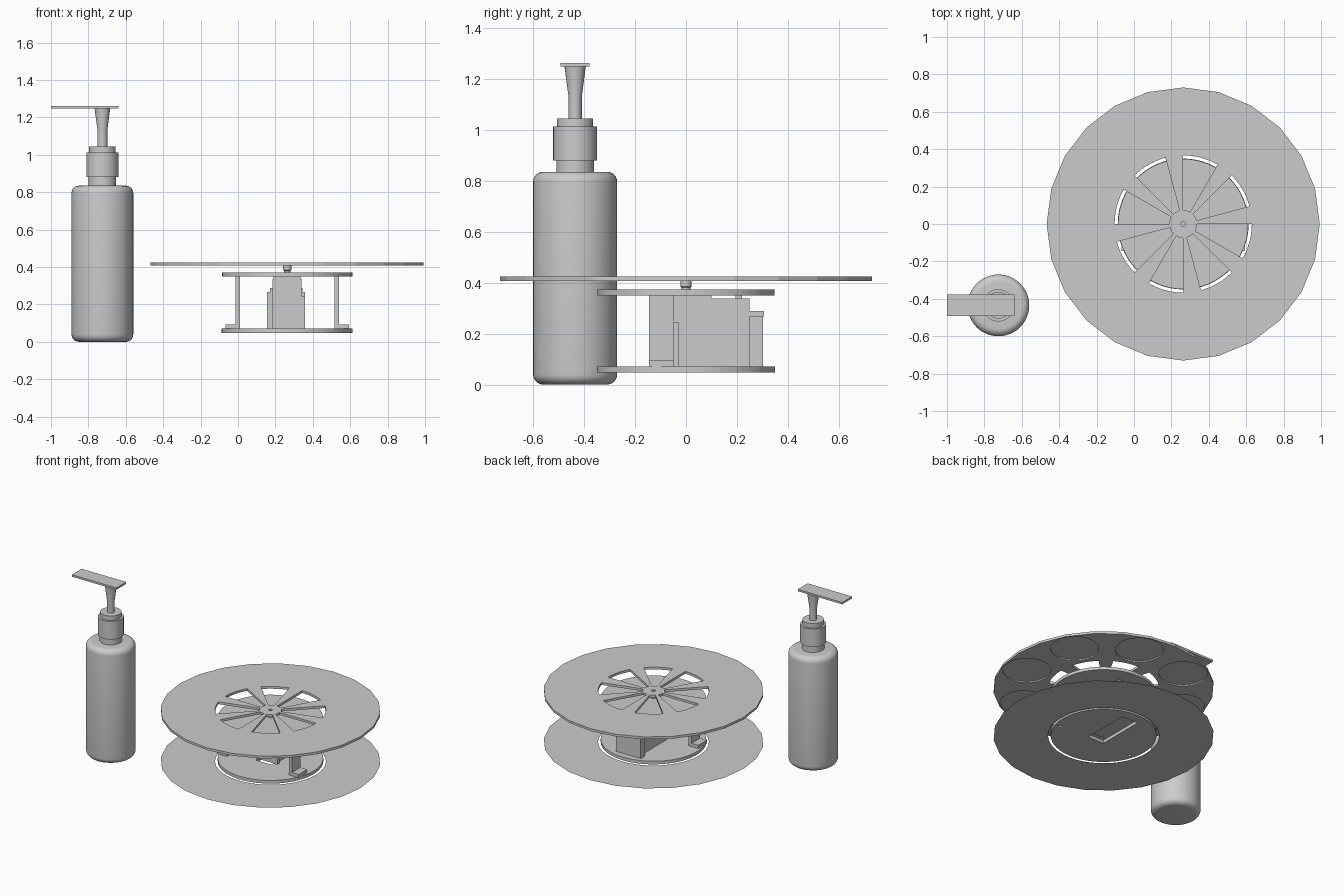
import bpy, bmesh
from math import sin, cos, pi, radians
from mathutils import Matrix

old = bpy.data.objects.get("Cube")
if old:
    bpy.data.objects.remove(old)

grey = bpy.data.materials.new("plain grey")
grey.use_nodes = True
COLOUR = (0.6, 0.6, 0.6, 1)
grey.diffuse_color = COLOUR
grey.node_tree.nodes["Principled BSDF"].inputs["Base Color"].default_value = COLOUR

CX = 0.263                  # turntable axis
BX, BY = -0.725, -0.435     # bottle axis


def finish(name, bm, loc=(0, 0, 0), smooth=False):
    mesh = bpy.data.meshes.new(name)
    bmesh.ops.recalc_face_normals(bm, faces=bm.faces)
    bm.to_mesh(mesh)
    bm.free()
    ob = bpy.data.objects.new(name, mesh)
    ob.location = loc
    mesh.materials.append(grey)
    bpy.context.collection.objects.link(ob)
    if smooth:
        bpy.ops.object.select_all(action='DESELECT')
        ob.select_set(True)
        bpy.context.view_layer.objects.active = ob
        bpy.ops.object.shade_smooth_by_angle(angle=radians(35))
    return ob


def circle(r, n, x=0, y=0):
    return [(x + r * cos(2 * pi * i / n), y + r * sin(2 * pi * i / n)) for i in range(n)]


def rect(x0, x1, y0, y1):
    return [(x0, y0), (x1, y0), (x1, y1), (x0, y1)]


def sector(r0, r1, a0, a1, n=8):
    steps = [radians(a0 + (a1 - a0) * i / n) for i in range(n + 1)]
    return ([(r1 * cos(a), r1 * sin(a)) for a in steps]
            + [(r0 * cos(a), r0 * sin(a)) for a in reversed(steps)])


def plate(name, loops, z0, z1):
    """Flat sheet on the turntable axis: first loop is the outline, the rest are holes."""
    bm = bmesh.new()
    edges = []
    for loop in loops:
        vs = [bm.verts.new((x, y, z0)) for x, y in loop]
        edges += [bm.edges.new((v, vs[i - 1])) for i, v in enumerate(vs)]
    bmesh.ops.triangle_fill(bm, edges=edges, use_beauty=True, normal=(0, 0, 1))
    if z1 > z0:
        new = bmesh.ops.extrude_face_region(bm, geom=bm.faces[:])["geom"]
        moved = [g for g in new if isinstance(g, bmesh.types.BMVert)]
        bmesh.ops.translate(bm, verts=moved, vec=(0, 0, z1 - z0))
    return finish(name, bm, (CX, 0, 0))


def box(name, x0, x1, y0, y1, z0, z1):
    bm = bmesh.new()
    size = Matrix.Diagonal((x1 - x0, y1 - y0, z1 - z0, 1))
    mid = Matrix.Translation(((x0 + x1) / 2, (y0 + y1) / 2, (z0 + z1) / 2))
    bmesh.ops.create_cube(bm, size=1, matrix=mid @ size)
    return finish(name, bm)


def lathe(name, profile, loc, n=48):
    bm = bmesh.new()
    rings = [[bm.verts.new((x, y, z)) for x, y in circle(r, n)] for r, z in profile]
    for a, b in zip(rings, rings[1:]):
        for i in range(n):
            bm.faces.new((a[i - 1], a[i], b[i], b[i - 1]))
    bm.faces.new(rings[0])
    bm.faces.new(rings[-1])
    return finish(name, bm, loc, True)


# Rotating disc: slotted sheet above, round recesses below
slots = [sector(0.074, 0.367, 45 * k - 30, 45 * k) for k in range(8)]
recesses = [circle(0.16, 32, 0.56 * cos(radians(45 * k + 30)), 0.56 * sin(radians(45 * k + 30)))
            for k in range(8)]
outline, bore = circle(0.73, 24), circle(0.013, 16)
plate("disc_top", [outline, bore] + slots, 0.416, 0.424)
plate("disc_underside", [outline, bore] + slots + recesses, 0.407, 0.416)

# Paper-thin surround and the two round plates
plate("floor_surround", [outline, circle(0.367, 64)], 0.047, 0.047)
plate("upper_plate", [circle(0.348, 64)], 0.35, 0.372)
screw_holes = [circle(0.012, 12, s * 0.3, -0.09) for s in (-1, 1)]
plate("base_plate", [circle(0.35, 64), rect(-0.065, 0.065, -0.08, 0.27)] + screw_holes,
      0.047, 0.07)
lathe("drive_shaft", [(0.017, 0.337), (0.017, 0.38), (0.022, 0.385), (0.022, 0.412)],
      (CX, 0, 0), 24)

# Side posts with outward feet
for side, s in (("left", 1), ("right", -1)):
    xs = sorted((CX + s * 0.252, CX + s * 0.276))
    box(side + "_post", *xs, -0.145, -0.047, 0.07, 0.35)
    xs = sorted((CX + s * 0.276, CX + s * 0.33))
    box(side + "_foot", *xs, -0.145, -0.047, 0.07, 0.094)

# Motor and its holder
box("motor_body", 0.185, 0.34, -0.047, 0.25, 0.07, 0.337)
box("motor_top", 0.19, 0.335, -0.047, 0.1, 0.337, 0.35)
box("front_cover", 0.19, 0.357, -0.055, -0.03, 0.07, 0.245)
box("connector", 0.235, 0.3, -0.062, -0.05, 0.1, 0.13)
box("rear_bracket", 0.155, 0.357, 0.25, 0.302, 0.07, 0.267)
box("rear_lip", 0.17, 0.345, 0.25, 0.307, 0.267, 0.288)
box("rear_peg", 0.25, 0.275, 0.195, 0.22, 0.337, 0.35)
for side, x in (("left", 0.3), ("right", 0.205)):
    box(side + "_motor_tab", x, x + 0.025, -0.055, -0.04, 0.27, 0.287)

# Bottle body with rounded shoulders
R, H, B = 0.165, 0.835, 0.04
arc = [radians(15 * i) for i in range(7)]
body = [(R - B + B * sin(a), B - B * cos(a)) for a in arc]
body += [(r, H - z) for r, z in reversed(body)]
lathe("bottle_body", body, (BX, BY, 0))

# Pump: neck, collar, cap, flared stem and flat nozzle
lathe("bottle_neck", [(0.074, 0.83), (0.074, 0.885)], (BX, BY, 0))
lathe("pump_collar", [(0.086, 0.88), (0.086, 1.012)], (BX, BY, 0))
lathe("pump_cap", [(0.071, 1.01), (0.071, 1.045)], (BX, BY, 0))
lathe("pump_stem", [(0.026, 1.04), (0.026, 1.13), (0.042, 1.25)], (BX, BY, 0), 24)
box("pump_nozzle", -1.0, -0.64, BY - 0.057, BY + 0.057, 1.248, 1.262)
